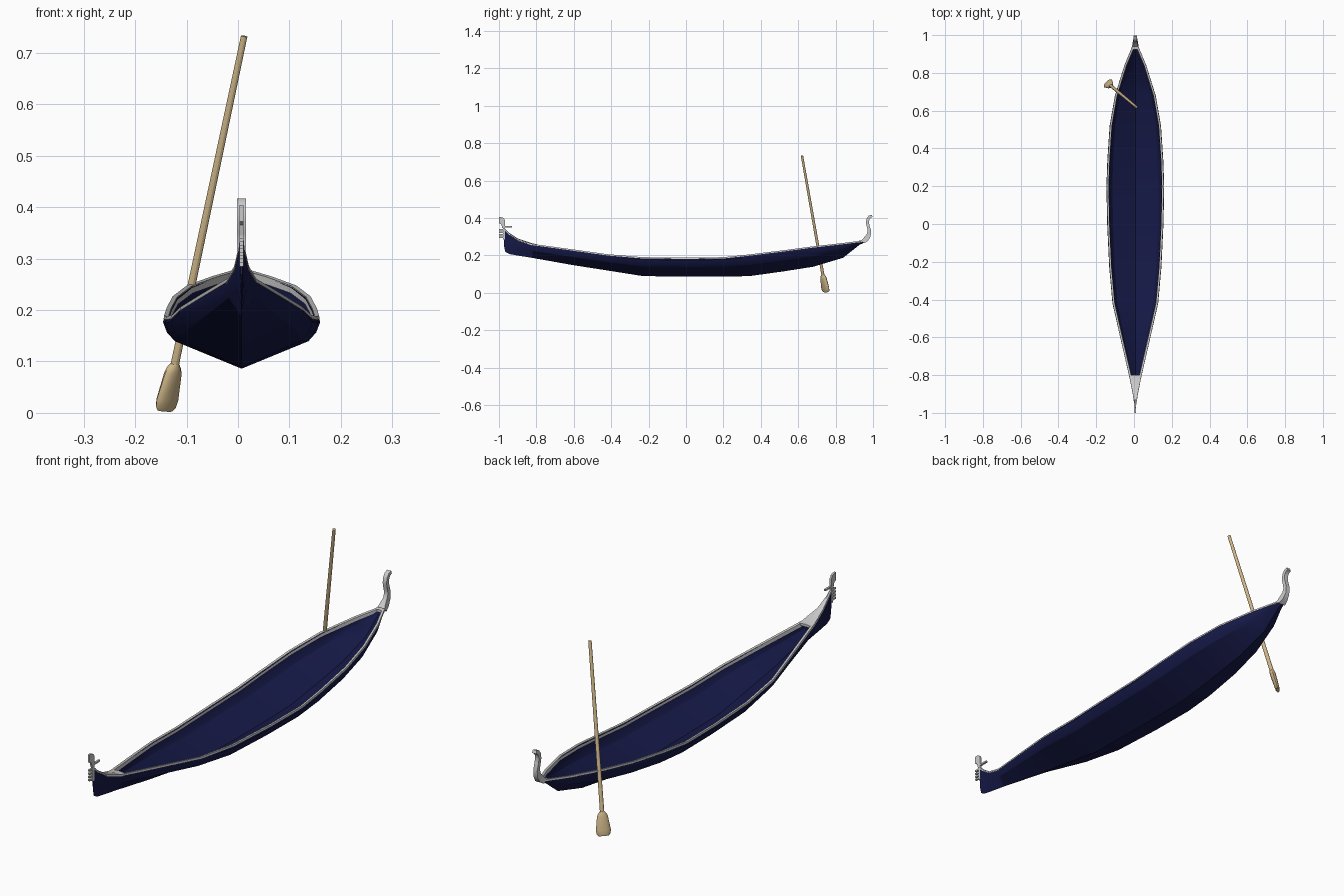
import bpy, bmesh, math
from mathutils import Vector

if "Cube" in bpy.data.objects:
    bpy.data.objects.remove(bpy.data.objects["Cube"])

CX = 0.007


def material(name, color):
    m = bpy.data.materials.new(name)
    m.diffuse_color = color
    m.use_nodes = True
    m.node_tree.nodes["Principled BSDF"].inputs["Base Color"].default_value = m.diffuse_color
    return m


navy = material("navy_paint", (0.008, 0.01, 0.065, 1))
wood = material("pale_wood", (0.62, 0.47, 0.25, 1))


def loft(name, rings, mat=None, angle=25):
    """Skin a list of equal closed rings and cap both ends."""
    bm = bmesh.new()
    rows = [[bm.verts.new(p) for p in r] for r in rings]
    n = len(rows[0])
    for a, b in zip(rows, rows[1:]):
        for i in range(n):
            j = (i + 1) % n
            bm.faces.new((a[i], a[j], b[j], b[i]))
    bm.faces.new(rows[0])
    bm.faces.new(rows[-1])
    bmesh.ops.recalc_face_normals(bm, faces=bm.faces)
    me = bpy.data.meshes.new(name)
    bm.to_mesh(me)
    bm.free()
    ob = bpy.data.objects.new(name, me)
    bpy.context.collection.objects.link(ob)
    if mat:
        me.materials.append(mat)
    bpy.ops.object.select_all(action='DESELECT')
    ob.select_set(True)
    bpy.context.view_layer.objects.active = ob
    bpy.ops.object.shade_smooth_by_angle(angle=math.radians(angle))
    return ob


def plate(name, outline, half):
    """Thin plate in the y-z plane."""
    return loft(name, [[(CX + x, y, z) for y, z in outline] for x in (-half, half)])


def box(name, y0, y1, z0, z1, half):
    return plate(name, [(y0, z0), (y1, z0), (y1, z1), (y0, z1)], half)


# stations: y, keel height, sheer height, half width
stations = [
    (-0.972, 0.245, 0.340, 0.003), (-0.966, 0.219, 0.335, 0.004),
    (-0.945, 0.207, 0.315, 0.006), (-0.90, 0.199, 0.285, 0.013),
    (-0.82, 0.186, 0.258, 0.029), (-0.60, 0.147, 0.228, 0.080),
    (-0.42, 0.119, 0.203, 0.121), (-0.23, 0.089, 0.187, 0.138),
    (0.0, 0.086, 0.185, 0.149), (0.20, 0.086, 0.187, 0.153),
    (0.34, 0.089, 0.202, 0.148), (0.52, 0.114, 0.224, 0.136),
    (0.68, 0.139, 0.245, 0.108), (0.84, 0.187, 0.263, 0.058),
    (0.93, 0.258, 0.274, 0.020), (0.965, 0.272, 0.280, 0.009)]


# hull shell: outer section followed by inner section
def hull_ring(y, k, s, w):
    d = s - k
    half = [(0.98 * w, s), (w, k + 0.9 * d), (0.95 * w, k + 0.7 * d), (0.85 * w, k + 0.53 * d)]
    outer = half + [(0, k)] + [(-x, z) for x, z in reversed(half)]
    wi = max(w - 0.010, w * 0.4)
    ki = k + min(0.012, d * 0.5)
    di = s - ki
    ih = [(0.98 * wi, s), (wi, ki + 0.9 * di), (0.95 * wi, ki + 0.7 * di), (0.85 * wi, ki + 0.53 * di)]
    inner = [(-x, z) for x, z in ih] + [(0, ki)] + list(reversed(ih))
    return [(CX + x, y, z) for x, z in outer + inner]


loft("hull", [hull_ring(*s) for s in stations], navy)

# grey gunwales on both sides
for side, label in ((1, "right"), (-1, "left")):
    rings = []
    for y, k, s, w in stations[2:]:
        wi = max(w - 0.013, w * 0.2)
        h = min(0.012, (s - k) * 0.6)
        sec = [(w * 0.985 + 0.001, s - 0.004), (w * 0.985, s + 0.003), (wi + 0.002, s + 0.002), (wi, s - h)]
        rings.append([(CX + side * x, y, z) for x, z in sec])
    loft(label + "_gunwale", rings)


# small decks at bow and stern
def deck(name, sts):
    loft(name, [[(CX - w, y, s - 0.006), (CX - w, y, s + 0.002), (CX, y, s + 0.005),
                 (CX + w, y, s + 0.002), (CX + w, y, s - 0.006)] for y, s, w in sts])


deck("bow_deck", [(-0.80, 0.256, 0.032)] + [(y, s, w) for y, k, s, w in stations[4::-1]])
deck("stern_deck", [(0.925, 0.273, 0.021), (0.968, 0.281, 0.009)])

# curled stern post, swept along a short path: y, z, half depth, half width
path = [(0.945, 0.272, 0.010, 0.016), (0.962, 0.286, 0.014, 0.012), (0.976, 0.305, 0.012, 0.009),
        (0.981, 0.330, 0.009, 0.009), (0.975, 0.352, 0.008, 0.009), (0.970, 0.374, 0.008, 0.009),
        (0.973, 0.394, 0.008, 0.009), (0.982, 0.406, 0.008, 0.009), (0.995, 0.411, 0.007, 0.009)]
rings = []
for i, (y, z, d, w) in enumerate(path):
    a, b = path[max(i - 1, 0)], path[min(i + 1, len(path) - 1)]
    t = Vector((b[0] - a[0], b[1] - a[1])).normalized()
    ny, nz = -t.y * d, t.x * d
    rings.append([(CX - w, y + ny, z + nz), (CX + w, y + ny, z + nz),
                  (CX + w, y - ny, z - nz), (CX - w, y - ny, z - nz)])
loft("stern_post", rings, angle=40)

# bow iron: spine, head, forward teeth and one rear tooth
box("bow_iron_spine", -0.979, -0.968, 0.285, 0.37, 0.004)
plate("bow_iron_head", [(-0.968, 0.345), (-0.968, 0.388), (-0.975, 0.399), (-0.987, 0.404),
                        (-1.0, 0.404), (-1.0, 0.372), (-0.988, 0.366), (-0.982, 0.345)], 0.004)
for i in range(4):
    z = 0.293 + 0.0135 * i
    box(f"bow_iron_tooth_{i + 1}", -1.0, -0.972, z, z + 0.007, 0.004)
box("bow_iron_rear_tooth", -0.972, -0.930, 0.350, 0.357, 0.004)

# oar: axis, then round shaft and flat blade
top, end = Vector((0.012, 0.62, 0.733)), Vector((-0.142, 0.748, 0.004))
axis = (end - top).normalized()
wide = Vector((1, 1, 0))
wide = (wide - axis * wide.dot(axis)).normalized()
thin = axis.cross(wide)


def oar_ring(t, a, b, n=12):
    c = top.lerp(end, t)
    return [c + wide * a * math.cos(math.tau * i / n) + thin * b * math.sin(math.tau * i / n)
            for i in range(n)]


loft("oar_shaft", [oar_ring(0, 0.0065, 0.0065), oar_ring(0.9, 0.0085, 0.0085)], wood)
loft("oar_blade", [oar_ring(t, a, b) for t, a, b in (
    (0.875, 0.009, 0.009), (0.885, 0.016, 0.011), (0.90, 0.021, 0.012), (0.97, 0.029, 0.010),
    (0.99, 0.027, 0.009), (1.0, 0.020, 0.007))], wood, 40)
